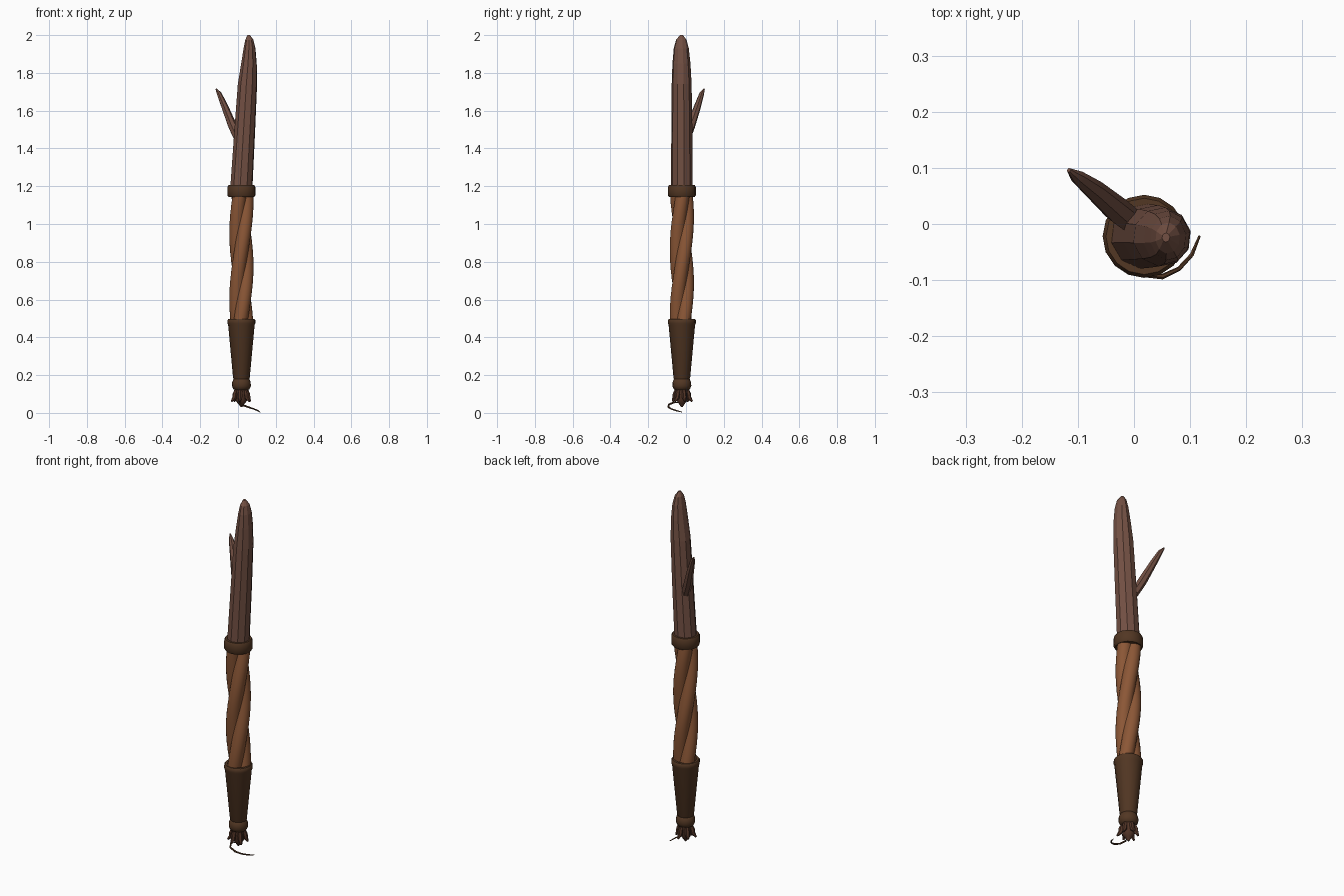
import bpy, bmesh
from math import sin, cos, pi, tau
from mathutils import Vector

cube = bpy.data.objects.get("Cube")
if cube:
    bpy.data.objects.remove(cube, do_unlink=True)

CX, CY = 0.018, -0.022  # shared axis of the turned parts


def material(name, rgb):
    m = bpy.data.materials.new(name)
    m.use_nodes = True
    m.diffuse_color = (*rgb, 1)
    m.node_tree.nodes["Principled BSDF"].inputs["Base Color"].default_value = (*rgb, 1)
    return m


BARK = material("bark brown", (0.17, 0.08, 0.056))
GRIP = material("twisted wood", (0.26, 0.095, 0.037))
DARK = material("dark wood", (0.085, 0.038, 0.017))
ROOT = material("root brown", (0.085, 0.035, 0.02))


def finish(name, bm, mat, angle=None):
    bmesh.ops.recalc_face_normals(bm, faces=bm.faces)
    me = bpy.data.meshes.new(name)
    bm.to_mesh(me)
    bm.free()
    me.materials.append(mat)
    ob = bpy.data.objects.new(name, me)
    bpy.context.collection.objects.link(ob)
    if angle:
        bpy.ops.object.select_all(action='DESELECT')
        ob.select_set(True)
        bpy.context.view_layer.objects.active = ob
        bpy.ops.object.shade_smooth_by_angle(angle=angle)
    return ob


def loft(name, rings, mat, angle=None):
    """Skin a list of equal-length point rings and cap both ends."""
    bm = bmesh.new()
    loops = [[bm.verts.new(p) for p in ring] for ring in rings]
    n = len(loops[0])
    for a, b in zip(loops, loops[1:]):
        for i in range(n):
            j = (i + 1) % n
            bm.faces.new((a[i], a[j], b[j], b[i]))
    bm.faces.new(loops[0][::-1])
    bm.faces.new(loops[-1])
    return finish(name, bm, mat, angle)


def ellipse(x, y, z, rx, ry, n, turn=0.0):
    return [Vector((x + rx * cos(tau * i / n + turn), y + ry * sin(tau * i / n + turn), z))
            for i in range(n)]


def turned(name, profile, mat, n=16, angle=0.7):
    return loft(name, [ellipse(CX, CY, z, r, r, n) for r, z in profile], mat, angle)


def taper(name, path, radii, mat, n=8, angle=0.7):
    """Tapered tube along a path."""
    path = [Vector(p) for p in path]
    rings = []
    for k, (p, r) in enumerate(zip(path, radii)):
        d = (path[min(k + 1, len(path) - 1)] - path[max(k - 1, 0)]).normalized()
        u = d.cross(Vector((0.3, 0.8, 0.1))).normalized()
        v = d.cross(u)
        rings.append([p + r * (cos(tau * i / n) * u + sin(tau * i / n) * v) for i in range(n)])
    return loft(name, rings, mat, angle)


# Faceted wooden shaft, leaning slightly towards its pointed tip
shaft = [(0.017, -0.022, 1.18, 0.06, 0.058), (0.036, -0.022, 1.5, 0.056, 0.056),
         (0.05, -0.023, 1.74, 0.052, 0.053), (0.058, -0.024, 1.85, 0.042, 0.048),
         (0.061, -0.025, 1.93, 0.032, 0.04), (0.06, -0.025, 1.975, 0.022, 0.028),
         (0.057, -0.024, 2.0, 0.007, 0.008)]
loft("shaft", [ellipse(*s, 10, 0.2) for s in shaft], BARK)

# Side thorn
taper("thorn", [(0.015, -0.01, 1.42), (-0.03, 0.025, 1.52), (-0.07, 0.06, 1.62),
                (-0.1, 0.083, 1.69), (-0.116, 0.096, 1.715)],
      [0.022, 0.024, 0.019, 0.013, 0.004], BARK, 7)

# Collar between shaft and grip
turned("collar", [(0.05, 1.142), (0.067, 1.142), (0.074, 1.152), (0.074, 1.195),
                  (0.068, 1.206), (0.055, 1.206), (0.052, 1.19)], DARK)

# Three-strand twisted grip
rings = []
for k in range(41):
    z = 0.47 + 0.69 * k / 40
    turn = pi + tau * (z - 0.95) / 1.05
    ring = []
    for i in range(36):
        a = tau * i / 36
        r = 0.043 + 0.021 * abs(cos(1.5 * a))
        ring.append(Vector((CX + r * cos(a + turn), CY + r * sin(a + turn), z)))
    rings.append(ring)
loft("grip", rings, GRIP, 0.7)

# Flared cup under the grip, with a rolled lip
turned("cup", [(0.036, 0.17), (0.044, 0.185), (0.07, 0.465), (0.074, 0.475),
               (0.074, 0.49), (0.069, 0.497), (0.056, 0.497), (0.05, 0.48)], DARK)

# Bead and narrow neck
turned("bead", [(0.025, 0.115), (0.042, 0.125), (0.05, 0.142), (0.049, 0.163),
                (0.042, 0.178), (0.034, 0.187)], DARK)
turned("neck", [(0.004, 0.03), (0.018, 0.05), (0.03, 0.065), (0.031, 0.1),
                (0.036, 0.125)], ROOT, 10)

# Ring of stubby roots
for i in range(6):
    a = tau * i / 6 + 0.35
    spread = 0.05 + 0.006 * (i % 2)
    path = [(CX + r * cos(a), CY + r * sin(a), z)
            for r, z in ((0.028, 0.125), (0.036, 0.1), (0.039, 0.08), (spread, 0.06))]
    taper("root_%d" % (i + 1), path, [0.009, 0.013, 0.012, 0.005], ROOT, 6)

# Thin curling root tendril
taper("tendril", [(0.018, -0.03, 0.055), (0.0, -0.065, 0.055), (0.015, -0.09, 0.045),
                  (0.05, -0.094, 0.032), (0.08, -0.08, 0.022), (0.103, -0.055, 0.013),
                  (0.117, -0.021, 0.004)],
      [0.006, 0.005, 0.005, 0.005, 0.004, 0.004, 0.002], DARK, 6)
